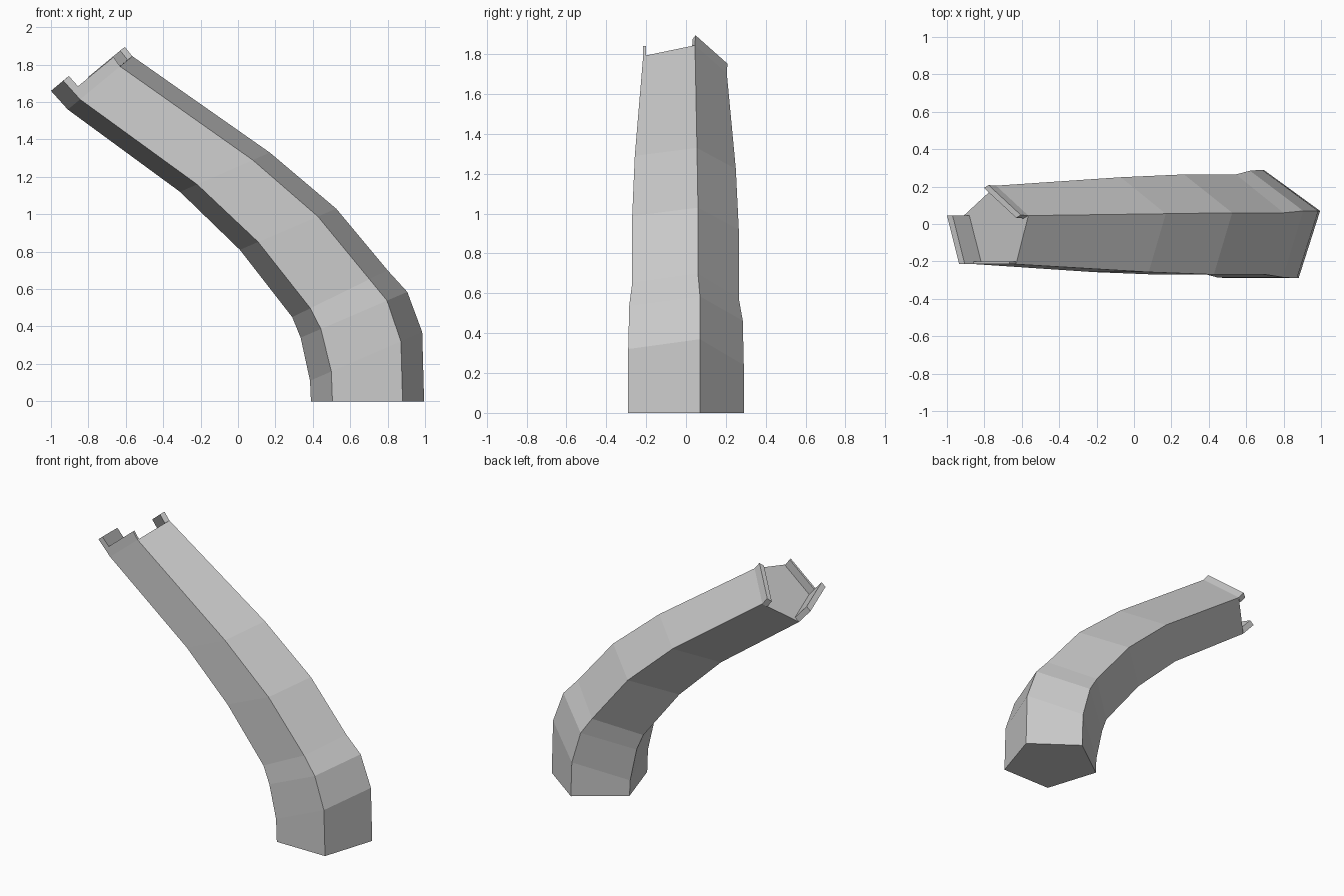
import bpy
import bmesh
from mathutils import Vector

default_cube = bpy.data.objects.get("Cube")
if default_cube:
    bpy.data.objects.remove(default_cube, do_unlink=True)

# Single plain grey finish
grey = bpy.data.materials.new("plain_grey")
grey.use_nodes = True
grey_colour = (0.6, 0.6, 0.6, 1)
grey.diffuse_color = grey_colour
grey.node_tree.nodes["Principled BSDF"].inputs["Base Color"].default_value = grey_colour


def finish_object(name, bm):
    """Turn a bmesh into a flat shaded, grey object."""
    bmesh.ops.recalc_face_normals(bm, faces=bm.faces[:])
    mesh = bpy.data.meshes.new(name)
    bm.to_mesh(mesh)
    bm.free()
    mesh.materials.append(grey)
    obj = bpy.data.objects.new(name, mesh)
    bpy.context.collection.objects.link(obj)
    return obj


def skin_loops(name, loops):
    """Bridge matching loops of points and cap both ends."""
    bm = bmesh.new()
    rows = [[bm.verts.new(point) for point in loop] for loop in loops]
    for lower, upper in zip(rows, rows[1:]):
        for i in range(len(lower)):
            j = (i + 1) % len(lower)
            bm.faces.new((lower[i], lower[j], upper[j], upper[i]))
    bm.faces.new(rows[0])
    bm.faces.new(rows[-1])
    return finish_object(name, bm)


def pentagon(inner, outer, side_y, front_y, back_y):
    """Five corners: outer, front outer, front inner, inner, back."""
    inner, outer = Vector(inner), Vector(outer)
    corners = ((1, side_y), (0.81, front_y), (0.19, front_y),
               (0, side_y), (0.5, back_y))
    points = []
    for fraction, y in corners:
        x, z = inner.lerp(outer, fraction)
        points.append(Vector((x, y, z)))
    return points


# Cross-sections along the bend: inner (x, z), outer (x, z), side, front, back y
sections = [
    ((0.39, 0), (0.995, 0), 0.07, -0.29, 0.29),
    ((0.385, 0.11), (0.985, 0.37), 0.07, -0.29, 0.29),
    ((0.335, 0.34), (0.905, 0.585), 0.07, -0.285, 0.285),
    ((0.29, 0.45), (0.80, 0.70), 0.06, -0.27, 0.265),
    ((0.01, 0.81), (0.525, 1.03), 0.06, -0.27, 0.265),
    ((-0.31, 1.12), (0.17, 1.33), 0.055, -0.257, 0.25),
    ((-0.91, 1.56), (-0.565, 1.845), 0.045, -0.215, 0.205),
]
rings = [pentagon(*section) for section in sections]
skin_loops("bent_tube", rings)

# Raised lips on three edges of the upper end
outer, front_outer, front_inner, inner, back = rings[-1]


def end_lip(name, start, end, rise, thickness):
    rise, thickness = Vector(rise), Vector(thickness)
    base = [start, end, end + thickness, start + thickness]
    skin_loops(name, [base, [point + rise for point in base]])


end_lip("inner_end_lip", inner, front_inner, (-0.09, 0, 0.10), (0.03, 0, 0.025))
end_lip("back_end_lip", outer, back, (-0.04, 0.003, 0.05), (-0.025, -0.015, -0.02))
end_lip("front_end_lip", front_inner, front_outer, (-0.035, 0, 0.05), (0, 0.015, 0))
